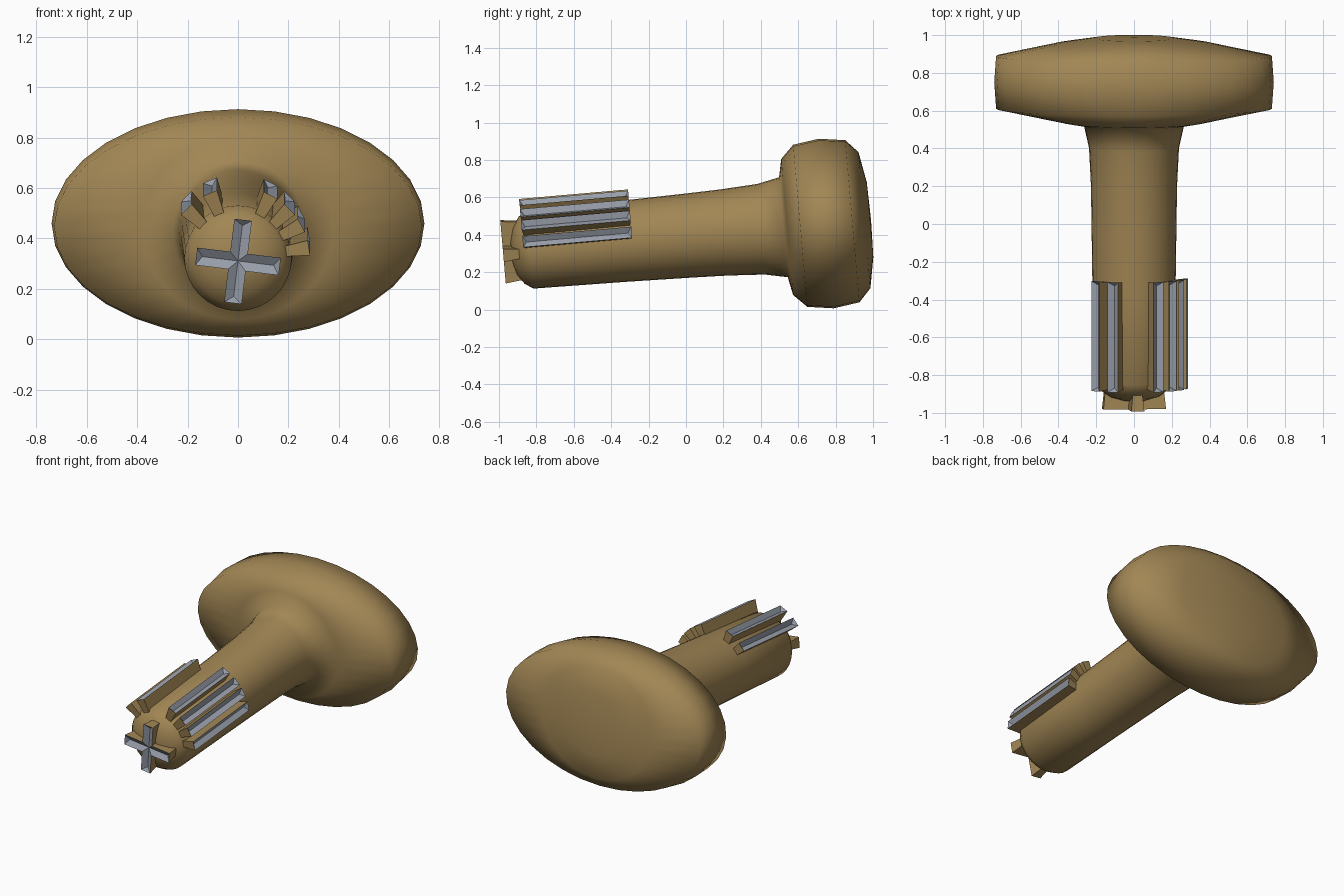
import bpy, bmesh, math
from mathutils import Matrix, Vector

if "Cube" in bpy.data.objects:
    bpy.data.objects.remove(bpy.data.objects["Cube"])

# Tool frame: origin in the head centre, shaft runs along local -y, tilted 5 degrees
FRAME = Matrix.Translation((0, 0.75, 0.46)) @ Matrix.Rotation(math.radians(5), 4, 'X')


def material(name, rgb):
    m = bpy.data.materials.new(name)
    m.diffuse_color = (*rgb, 1)
    m.use_nodes = True
    m.node_tree.nodes["Principled BSDF"].inputs["Base Color"].default_value = m.diffuse_color
    return m


WOOD = material("brown_wood", (0.36, 0.24, 0.09))
STEEL = material("grey_steel", (0.32, 0.35, 0.41))


def finish(bm, name, mats, smooth):
    bmesh.ops.remove_doubles(bm, verts=bm.verts, dist=0.0005)
    bmesh.ops.recalc_face_normals(bm, faces=bm.faces)
    bm.transform(FRAME)
    for f in bm.faces:
        f.smooth = smooth
    me = bpy.data.meshes.new(name)
    bm.to_mesh(me)
    bm.free()
    for m in mats:
        me.materials.append(m)
    ob = bpy.data.objects.new(name, me)
    bpy.context.collection.objects.link(ob)
    return ob


def axes(x, z, origin):
    x, z = Vector(x), Vector(z)
    y = z.cross(x)
    m = Matrix((x, y, z)).transposed().to_4x4()
    m.translation = origin
    return m


def rail(bm, mat, x0, x1, width, z0, z1, depth, mitre=False):
    """Flared wooden rib whose steel top is a V channel; a mitred rib starts at a cross centre."""
    w, b = width / 2, width * 0.34
    inset = w - b

    def v(x, y, z):
        return bm.verts.new(mat @ Vector((x, y, z)))
    bx0 = x0 + (b if mitre else inset)
    rx0 = x0 + (w if mitre else 0)
    bot = [v(bx0, -b, z0), v(x1 - inset, -b, z0), v(x1 - inset, b, z0), v(bx0, b, z0)]
    rim = [v(rx0, -w, z1), v(x1, -w, z1), v(x1, w, z1), v(rx0, w, z1)]
    g0 = v(x0 if mitre else x0 + w * 0.7, 0, z1 - depth)
    g1 = v(x1 - w * 0.7, 0, z1 - depth)
    wood = [(bot[i], bot[i + 1], rim[i + 1], rim[i]) for i in range(3)]
    steel = [(rim[0], rim[1], g1, g0), (rim[1], rim[2], g1), (rim[2], rim[3], g0, g1)]
    if mitre:
        wood.append((v(x0, 0, z0), *bot))
    else:
        wood += [tuple(bot), (bot[3], bot[0], rim[0], rim[3])]
        steel.append((rim[3], rim[0], g0))
    for faces, index in ((wood, 0), (steel, 1)):
        for f in faces:
            bm.faces.new(f).material_index = index


# Handle: round shaft swelling into an oval head (position, half width, half height)
PROFILE = [(-1.69, 0.06, 0.06), (-1.67, 0.13, 0.13), (-1.635, 0.18, 0.18),
           (-1.59, 0.213, 0.21), (-1.1, 0.22, 0.217), (-0.75, 0.225, 0.225),
           (-0.55, 0.228, 0.231), (-0.35, 0.238, 0.243), (-0.23, 0.265, 0.268),
           (-0.21, 0.38, 0.365), (-0.14, 0.73, 0.435), (0, 0.74, 0.455),
           (0.14, 0.73, 0.435), (0.205, 0.41, 0.365), (0.235, 0.21, 0.2)]
SIDES = 32
bm = bmesh.new()
rings = []
for s, rx, rz in PROFILE:
    rings.append([bm.verts.new((rx * math.cos(2 * math.pi * i / SIDES), s,
                                rz * math.sin(2 * math.pi * i / SIDES))) for i in range(SIDES)])
for a, b in zip(rings, rings[1:]):
    for i in range(SIDES):
        j = (i + 1) % SIDES
        bm.faces.new((a[i], a[j], b[j], b[i]))
for ring, tip in ((rings[0], -1.693), (rings[-1], 0.24)):
    c = bm.verts.new((0, tip, 0))
    for i in range(SIDES):
        bm.faces.new((ring[i], ring[(i + 1) % SIDES], c))
finish(bm, "wooden_handle", [WOOD], True)

# Long ribs around the shaft, two on the left and four on the right
for n, deg in enumerate((-46, -23, 27, 46, 62, 81)):
    a = math.radians(deg)
    bm = bmesh.new()
    rail(bm, axes((0, 1, 0), (math.sin(a), 0, math.cos(a)), (0, 0, 0)),
         -1.625, -1.04, 0.06, 0.19, 0.285, 0.022)
    finish(bm, f"shaft_rib_{n + 1}", [WOOD, STEEL], False)

# Crossed ribs on the shaft tip
bm = bmesh.new()
for k in range(4):
    a = math.radians(90 * k - 7)
    rail(bm, axes((math.cos(a), 0, math.sin(a)), (0, -1, 0), (0, 0, 0)),
         0, 0.167, 0.07, 1.63, 1.735, 0.022, mitre=True)
finish(bm, "tip_cross", [WOOD, STEEL], False)
